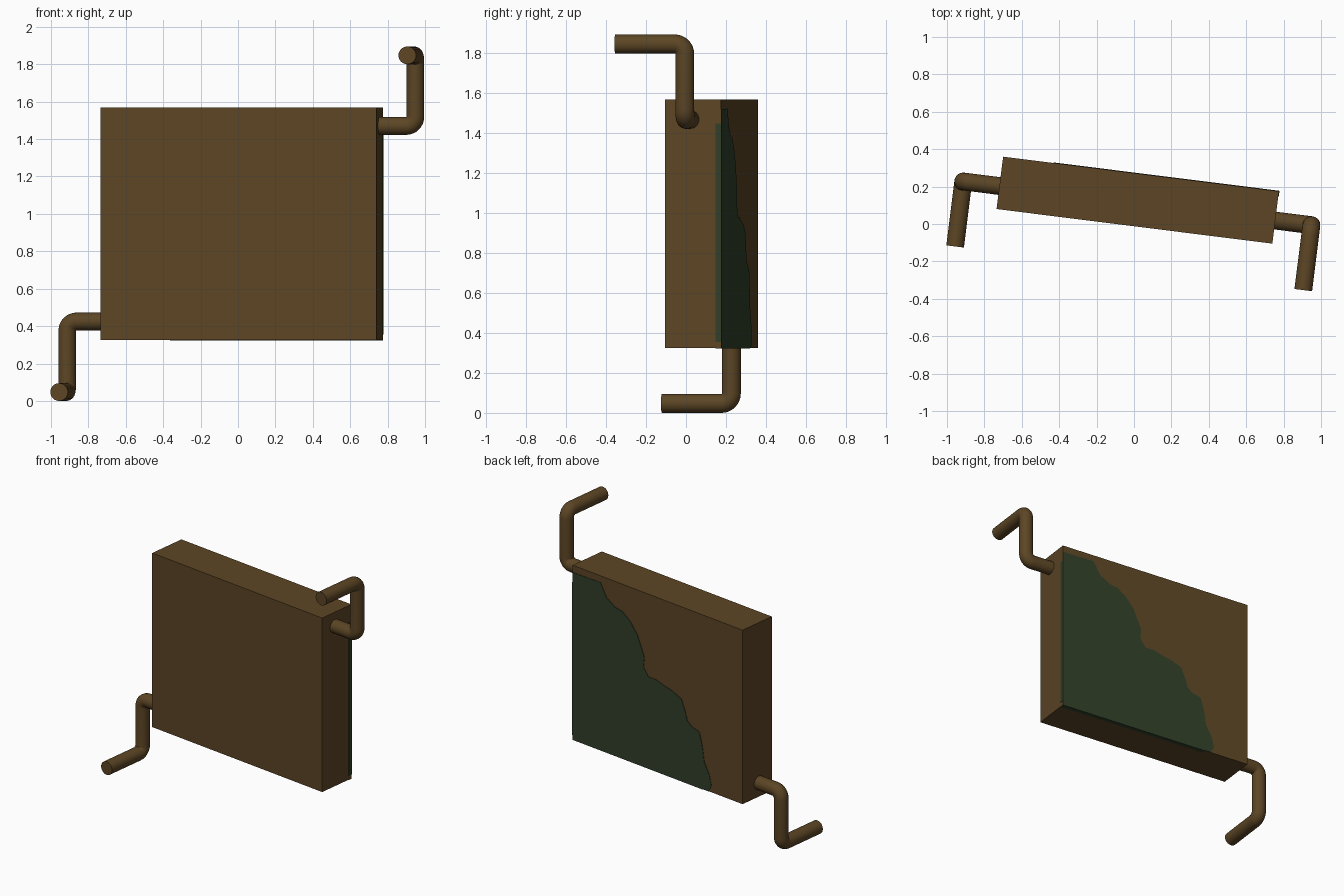
import bpy, bmesh, math
from mathutils import Vector, Matrix

if "Cube" in bpy.data.objects:
    bpy.data.objects.remove(bpy.data.objects["Cube"])

# Whole model is turned slightly about z; parts are built in a local frame
FRAME = Matrix.Translation((0.02, 0.1275, 0.9475)) @ Matrix.Rotation(math.atan2(-0.185, 1.475), 4, 'Z')
HX, HY, HZ = 0.743, 0.141, 0.6225      # half sizes of the slab
R = 0.0475                             # pipe radius


def material(name, color):
    m = bpy.data.materials.new(name)
    m.diffuse_color = (*color, 1)
    m.use_nodes = True
    m.node_tree.nodes["Principled BSDF"].inputs["Base Color"].default_value = m.diffuse_color
    return m


BROWN = material("brown", (0.107, 0.060, 0.018))
GREEN = material("dark_green", (0.030, 0.050, 0.021))


def finish(name, bm, mat):
    bmesh.ops.recalc_face_normals(bm, faces=bm.faces)
    bm.transform(FRAME)
    me = bpy.data.meshes.new(name)
    bm.to_mesh(me)
    bm.free()
    me.materials.append(mat)
    ob = bpy.data.objects.new(name, me)
    bpy.context.collection.objects.link(ob)
    return ob


def box(name, lo, hi, mat):
    lo, hi = Vector(lo), Vector(hi)
    bm = bmesh.new()
    bmesh.ops.create_cube(bm, size=1)
    for v in bm.verts:
        v.co = (lo + hi) / 2 + v.co * (hi - lo)
    return finish(name, bm, mat)


# Main slab
box("slab", (-HX, -HY, -HZ), (HX, HY, HZ), BROWN)

# Green patch on the back: (distance from right end, height) as fractions
EDGE = [(0, .96), (.065, .96), (.165, .963), (.2, .89), (.253, .852), (.294, .844),
        (.341, .803), (.382, .744), (.406, .678), (.424, .627), (.418, .573),
        (.447, .526), (.494, .526), (.541, .509), (.588, .498), (.641, .471),
        (.665, .405), (.676, .358), (.706, .334), (.747, .321), (.765, .241),
        (.776, .159), (.806, .095), (.818, .036), (.80, 0), (0, 0)]
T = 0.003
bm = bmesh.new()
verts = [bm.verts.new((HX - 2 * HX * s, HY - 0.001, -HZ + 2 * HZ * t)) for s, t in EDGE]
face = bm.faces.new(verts)
ext = bmesh.ops.extrude_face_region(bm, geom=[face])
for v in ext["geom"]:
    if isinstance(v, bmesh.types.BMVert):
        v.co.y = HY + T
finish("back_patch", bm, GREEN)

# Patch wraps a little onto the right end and the underside
box("side_patch", (HX - 0.001, HY - 0.028, -HZ + 0.03), (HX + T, HY + T, HZ - 0.12), GREEN)
box("bottom_patch", (-0.40, HY - 0.028, -HZ - T), (HX, HY + T, -HZ + 0.001), GREEN)


def rounded_path(corners, r=0.05, steps=8):
    """Polyline with each right-angle corner replaced by an arc."""
    pts = [corners[0]]
    for a, b, c in zip(corners, corners[1:], corners[2:]):
        d1, d2 = (b - a).normalized(), (c - b).normalized()
        centre = b - d1 * r + d2 * r
        for i in range(steps + 1):
            t = math.pi / 2 * i / steps
            pts.append(centre - d2 * r * math.cos(t) + d1 * r * math.sin(t))
    return pts + [corners[-1]]


def pipe(name, corners, sides=24):
    pts = rounded_path(corners)
    bm = bmesh.new()
    rings = []
    tangent = (pts[1] - pts[0]).normalized()
    side = Vector((0, 1, 0))
    for i, p in enumerate(pts):
        new = (pts[min(i + 1, len(pts) - 1)] - pts[max(i - 1, 0)]).normalized()
        side = tangent.rotation_difference(new) @ side
        tangent = new
        up = tangent.cross(side)
        rings.append([bm.verts.new(p + R * (side * math.cos(a) + up * math.sin(a)))
                      for a in (2 * math.pi * k / sides for k in range(sides))])
    for r0, r1 in zip(rings, rings[1:]):
        for k in range(sides):
            n = (k + 1) % sides
            bm.faces.new((r0[k], r0[n], r1[n], r1[k]))
    bm.faces.new(rings[0])
    bm.faces.new(rings[-1])
    ob = finish(name, bm, BROWN)
    bpy.context.view_layer.objects.active = ob
    ob.select_set(True)
    bpy.ops.object.shade_smooth_by_angle(angle=math.radians(40))
    ob.select_set(False)


# Bent pipes: one up on the right, one down on the left
for name, s in (("upper_pipe", 1), ("lower_pipe", -1)):
    pipe(name, [Vector((s * 0.72, -0.017, s * 0.5225)), Vector((s * 0.938, -0.017, s * 0.5225)),
                Vector((s * 0.938, -0.017, s * 0.90)), Vector((s * 0.938, -0.367, s * 0.90))])
